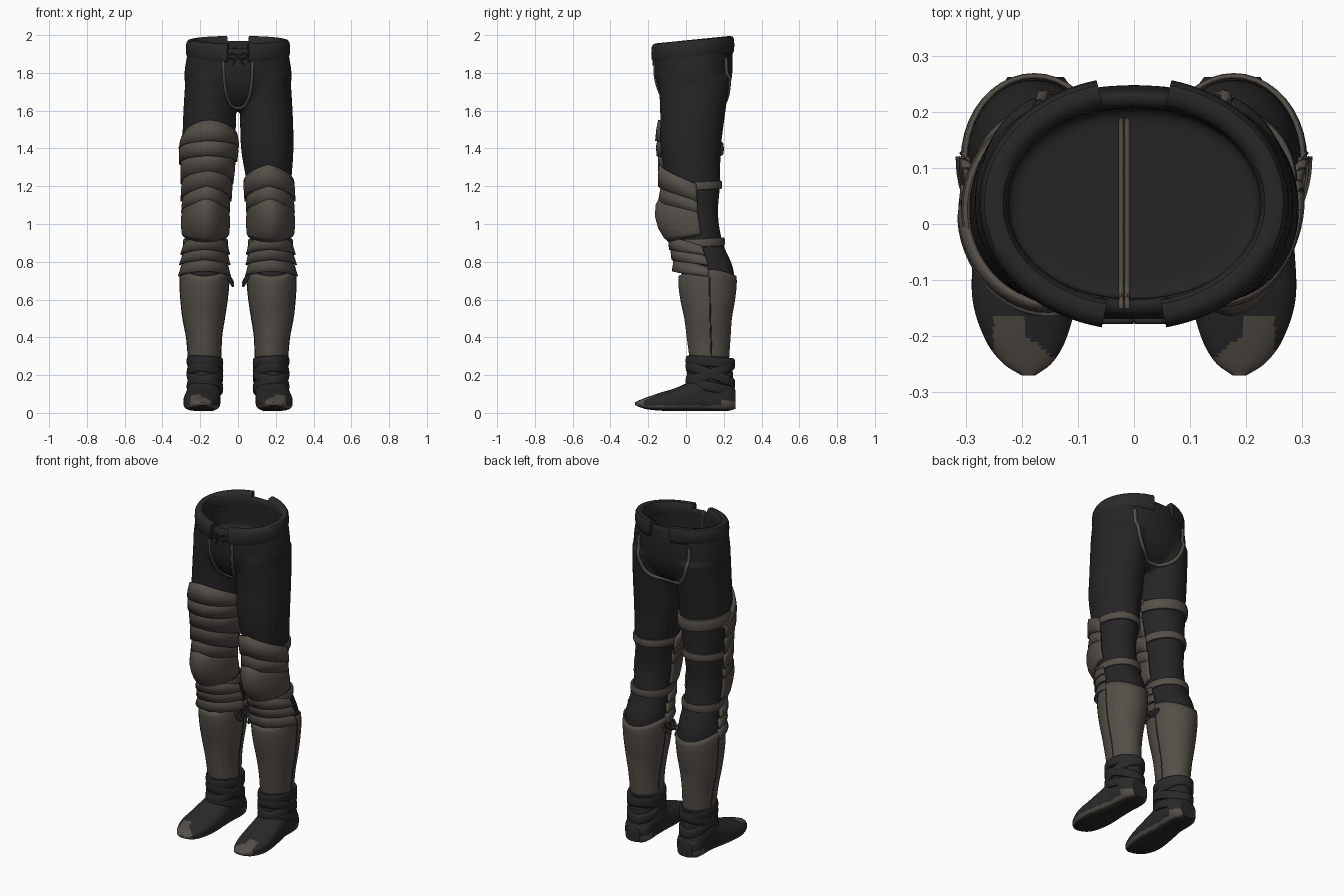
import bpy, bmesh, math
from mathutils import Vector
from mathutils.bvhtree import BVHTree

cube = bpy.data.objects.get("Cube")
if cube:
    bpy.data.objects.remove(cube, do_unlink=True)


def material(name, color):
    mat = bpy.data.materials.new(name)
    mat.use_nodes = True
    mat.diffuse_color = (*color, 1)
    mat.node_tree.nodes["Principled BSDF"].inputs["Base Color"].default_value = (*color, 1)
    return mat


CLOTH = material("black cloth", (0.018, 0.018, 0.018))
WRAP = material("dark leather", (0.022, 0.022, 0.022))
ARMOR = material("grey brown leather", (0.088, 0.077, 0.065))
SIDES = ((1, "left"), (-1, "right"))


def smooth_table(table, t):
    """Smoothly interpolate rows keyed by their first value."""
    t = min(max(t, table[0][0]), table[-1][0])
    i = max(k for k in range(len(table) - 1) if table[k][0] <= t)
    a, b = table[i], table[i + 1]
    before, after = table[max(i - 1, 0)], table[min(i + 2, len(table) - 1)]
    d = b[0] - a[0]
    u = (t - a[0]) / d
    out = []
    for k in range(1, len(a)):
        m0 = (b[k] - before[k]) / (b[0] - before[0]) * d
        m1 = (after[k] - a[k]) / (after[0] - a[0]) * d
        out.append((2*u**3 - 3*u**2 + 1) * a[k] + (u**3 - 2*u**2 + u) * m0
                   + (3*u**2 - 2*u**3) * b[k] + (u**3 - u**2) * m1)
    return out


def loft(name, rings, mats, around=True, along=False, caps=True):
    """Skin a list of point rings."""
    bm = bmesh.new()
    rows = [[bm.verts.new(p) for p in ring] for ring in rings]
    n, m = len(rows[0]), len(rows)
    for i in range(m if along else m - 1):
        for j in range(n if around else n - 1):
            r, q, k = rows[i], rows[(i + 1) % m], (j + 1) % n
            bm.faces.new((r[j], r[k], q[k], q[j]))
    if caps and around and not along:
        bm.faces.new(rows[0])
        bm.faces.new(rows[-1])
    bmesh.ops.recalc_face_normals(bm, faces=bm.faces)
    mesh = bpy.data.meshes.new(name)
    bm.to_mesh(mesh)
    bm.free()
    for mat in mats:
        mesh.materials.append(mat)
    obj = bpy.data.objects.new(name, mesh)
    bpy.context.collection.objects.link(obj)
    return obj


def thicken(obj, amount):
    solid = obj.modifiers.new("thickness", "SOLIDIFY")
    solid.thickness = amount
    solid.offset = 0


def power(v, p):
    return math.copysign(abs(v) ** (2 / p), v)


def turn(n):
    return [math.tau * k / n for k in range(n)]


def oval(x, y, z, rx, ry, p=2.0, tilt=0.0):
    return [(x + rx * power(math.sin(a), p), y - ry * power(math.cos(a), p),
             z - tilt * ry * power(math.cos(a), p)) for a in turn(40)]


def hoop(name, mat, x, y, z, rx, ry, h, th, tilt=0.0, roll=0.0, start=0, end=360, s=1):
    """Padded band around an oval, whole or as an arc; 0 degrees is the front."""
    full = end - start == 360
    rings = []
    for k in range(48 if full else 41):
        a = math.radians(start + (end - start) * k / (48 if full else 40))
        ring = []
        for b in turn(12):
            o = th * power(math.cos(b), 3)
            dx, dy = s * (rx + o) * math.sin(a), -(ry + o) * math.cos(a)
            ring.append((x + dx, y + dy, z + tilt * dy + roll * dx + h / 2 * power(math.sin(b), 3)))
        rings.append(ring)
    return loft(name, rings, [mat], along=full)


def tube(name, points, radius, mat, cyclic=False):
    curve = bpy.data.curves.new(name, "CURVE")
    curve.dimensions = "3D"
    curve.bevel_depth = radius
    curve.bevel_resolution = 2
    spline = curve.splines.new("POLY")
    spline.points.add(len(points) - 1)
    for sp, p in zip(spline.points, points):
        sp.co = (*p, 1)
    spline.use_cyclic_u = cyclic
    curve.materials.append(mat)
    bpy.context.collection.objects.link(bpy.data.objects.new(name, curve))


# Leg shape: height, centre x, half width, centre y, half depth
LEG = [(.25, .175, .075, .125, .09), (.4, .18, .083, .12, .105), (.5, .182, .1, .117, .115),
       (.6, .18, .113, .115, .134), (.7, .178, .12, .114, .144), (.78, .176, .116, .113, .133),
       (.9, .172, .108, .075, .12), (1.05, .172, .105, .05, .12), (1.2, .165, .116, .04, .14),
       (1.4, .155, .139, .025, .16), (1.58, .15, .14, .035, .172), (1.78, .14, .138, .045, .19)]
# Hip shape: height, half width, half depth, tilt
HIPS = [(1.6, .1, .1, 0), (1.66, .24, .16, 0), (1.75, .282, .2, 0),
        (1.86, .276, .21, .06), (1.95, .255, .2, .11)]


def leg_at(z):
    return smooth_table(LEG, z)


# Trousers: hollow hips and two legs fused into one cloth body
rings = []
for k in range(19):
    z = 1.6 + .35 * k / 18
    rx, ry, tilt = smooth_table(HIPS, z)
    rings.append(oval(0, .038, z, rx, ry, 2.2, tilt))
for k in range(6):
    rings.append(oval(0, .037, 1.95 - .17 * k / 5, .227, .17, 2.1, .11 * (1 - k / 5)))
body = loft("trousers", rings, [CLOTH])
parts = []
for s, side in SIDES:
    rings = []
    for k in range(46):
        z = .25 + 1.53 * k / 45
        x, rx, y, ry = leg_at(z)
        rings.append(oval(s * x, y, z, rx, ry))
    parts.append(loft(side + "_leg", rings, [CLOTH]))
bm = bmesh.new()
for obj in [body] + parts:
    bm.from_mesh(obj.data)
bm.to_mesh(body.data)
bm.free()
for obj in parts:
    bpy.data.objects.remove(obj, do_unlink=True)
remesh = body.modifiers.new("fuse", "REMESH")
remesh.mode = "VOXEL"
remesh.voxel_size = .01
soften = body.modifiers.new("soften", "SMOOTH")
soften.iterations = 8
graph = bpy.context.evaluated_depsgraph_get()
mesh = bpy.data.meshes.new_from_object(body.evaluated_get(graph))
body.modifiers.clear()
body.data = mesh
if not mesh.materials:
    mesh.materials.append(CLOTH)
tree = BVHTree.FromPolygons([v.co for v in mesh.vertices], [p.vertices[:] for p in mesh.polygons])


def seam(name, origins, direction, radius):
    """Lay a stitched seam where rays meet the cloth."""
    hits = [tree.ray_cast(Vector(o), Vector(direction))[0] for o in origins]
    tube(name, [h for h in hits if h], radius, ARMOR)


# U-shaped seams outside, and a double seam inside the waist
for name, face, half, low, radius in (("front_seam", -1, .077, 1.615, .008), ("back_seam", 1, .17, 1.62, .011)):
    path = [(-half * power(math.cos(a), 2.6), face, 1.88 - (1.88 - low) * power(math.sin(a), 2.6))
            for a in (math.pi * k / 40 for k in range(41))]
    seam(name, path, (0, -face, 0), radius)
for k, x in enumerate((-.023, -.012)):
    seam("inner_seam_%d" % k, [(x, -.15 + .34 * j / 60, 2.2) for j in range(61)], (0, 0, -1), .005)

# Rolled waistband in two flaps, and waist lacing
for s, side in SIDES:
    hoop(side + "_waistband", WRAP, 0, .037, 1.926, .25, .2, .1, .026, .1, start=12, end=166, s=s)
    loop = [(s * (.03 + .028 * math.cos(a)), -.173, 1.888 + .012 * math.sin(a)) for a in turn(12)]
    tube(side + "_lace_loop", loop, .005, WRAP, True)
    tube(side + "_lace_end", [(0, -.173, 1.888), (s * .02, -.174, 1.86), (s * .03, -.174, 1.84)], .004, WRAP)


def plate(name, s, rows, span=96, skew=0.0, arch=1.2):
    """Curved front plate; rows are height, drop at the sides, offset, extra bulge in front."""
    rings = []
    for z, drop, off, bulge in rows:
        ring = []
        for k in range(33):
            u = 2 * k / 32 - 1
            a = math.radians(span * u)
            h = z - drop * (1 - skew * u) * abs(u) ** arch
            x, rx, y, ry = leg_at(h)
            front = max(math.cos(a), 0)
            ring.append((s * (x + (rx + off) * math.sin(a)),
                         y - (ry + off + bulge * front) * math.cos(a), h))
        rings.append(ring)
    thicken(loft(name, rings, [ARMOR], around=False), .012)


# Shoe shape: y, centre x, half width, bottom, top
SHOE = [(-.27, .188, .012, .042, .056), (-.25, .19, .042, .032, .066), (-.21, .193, .07, .02, .082),
        (-.14, .195, .092, .012, .106), (-.06, .19, .097, .01, .13), (.02, .185, .092, .01, .165),
        (.1, .178, .086, .01, .2), (.22, .175, .078, .01, .16), (.262, .175, .05, .022, .12)]

for s, side in SIDES:
    # Knee armour: upper lames, knee cup and lower lames
    plate(side + "_upper_lame", s, [(1.315, .105, .01, .005), (1.26, .09, .016, .014), (1.2, .08, .02, .022)])
    plate(side + "_middle_lame", s, [(1.225, .09, .01, .01), (1.17, .08, .015, .024), (1.12, .06, .018, .04)])
    plate(side + "_knee_cup", s, [(1.15, .07, .01, .03), (1.1, .05, .016, .06), (1.04, .02, .02, .07),
                                  (.98, -.01, .018, .066), (.93, -.03, .016, .046), (.905, -.04, .01, .03)])
    for k, z in enumerate((.945, .89, .83)):
        plate("%s_lower_lame_%d" % (side, k), s, [(z, .06, .004, .03), (z - .04, .05, .01, .032),
                                                  (z - .08, .028, .015, .032)], 92)

    # Straps behind the knee
    for name, z in (("upper", 1.2), ("lower", .9)):
        x, rx, y, ry = leg_at(z)
        hoop("%s_%s_strap" % (side, name), ARMOR, s * x, y, z, rx + .003, ry + .003, .045, .008, .05)

    # Shin guard with a scooped top and side seams
    rings = []
    for k in range(17):
        ring = []
        for a in turn(40):
            h = .28 + k / 16 * (.445 + .035 * math.sin(a) ** 2)
            x, rx, y, ry = leg_at(h)
            ring.append((s * (x + (rx + .007) * math.sin(a)), y - (ry + .007) * math.cos(a), h))
        rings.append(ring)
    thicken(loft(side + "_shin_guard", rings, [ARMOR], caps=False), .008)
    for name, way in (("outer", 1), ("inner", -1)):
        path = []
        for k in range(14):
            z = .29 + .43 * k / 13
            x, rx, y, ry = leg_at(z)
            path.append((s * (x + way * (rx + .009)), y + .012, z))
        tube("%s_%s_shin_seam" % (side, name), path, .004, WRAP)

    # Tied cord inside the knee
    for k in (-1, 0, 1):
        knot = [(s * (.042 + .014 * math.sin(a)), .1 + .028 * k + .024 * math.cos(a),
                 .715 - .015 * abs(k) + .026 * math.sin(a)) for a in turn(12)]
        tube("%s_cord_loop_%d" % (side, k + 1), knot, .008, WRAP, True)

    # Shoe: flat-soled sections from toe to heel, with worn toe and rim
    rings = []
    for k in range(81):
        y = -.27 + .532 * k / 80
        x, w, low, top = smooth_table(SHOE, y)
        ring = []
        for a in turn(64):
            p = 2.2 if math.sin(a) > 0 else 3.4
            ring.append((s * (x + w * power(math.cos(a), p)), y,
                         (low + top) / 2 + (top - low) / 2 * power(math.sin(a), p)))
        rings.append(ring)
    obj = loft(side + "_shoe", rings, [WRAP, ARMOR])
    for f in obj.data.polygons:
        c, n = f.center, f.normal
        across = s * c.x
        toe = (c.y < -.165 and n.z > -.2 and across > .19 + 1.2 * min(0, c.y + .2)
               and (across < .25 or c.y < -.225))
        rim = n.z > -.8 and c.z < (.065 if c.y > .19 else .04)
        f.material_index = 1 if toe or rim else 0

    # Ankle shaft and crossed wraps
    loft(side + "_ankle", [oval(s * .175, .127, z, rx, ry) for z, rx, ry in
                           ((.06, .08, .122), (.15, .083, .122), (.24, .086, .12), (.29, .088, .114))], [WRAP])
    for k, (z, tilt, roll) in enumerate(((.268, -.06, .05), (.215, .34, -.1), (.2, -.36, .1), (.135, -.2, .05))):
        hoop("%s_ankle_wrap_%d" % (side, k), WRAP, s * .175, .129, z, .086, .12, .055, .011, tilt, s * roll)

# Extra thigh armour on the right leg only, with a band around the back
plate("right_thigh_plate", -1, [(1.55, .14, .005, 0), (1.5, .11, .012, .002), (1.44, .05, .016, .004)], 105, -.2, 1.7)
plate("right_thigh_wrap", -1, [(1.46, .04, .006, 0), (1.41, .04, .014, .003), (1.36, .04, .016, .004)], 100, -.2, 1.7)
plate("right_thigh_lame", -1, [(1.38, .05, .006, 0), (1.34, .06, .012, .004), (1.28, .07, .016, .01)], arch=1.5)
x, rx, y, ry = leg_at(1.405)
hoop("right_thigh_band", ARMOR, -x, y, 1.405, rx + .003, ry + .003, .07, .012, -.04, -.08)

# Smooth shading with kept edges
bpy.ops.object.select_all(action="DESELECT")
for obj in bpy.context.scene.objects:
    if obj.type == "MESH":
        obj.select_set(True)
        bpy.context.view_layer.objects.active = obj
bpy.ops.object.shade_smooth_by_angle(angle=math.radians(45))
